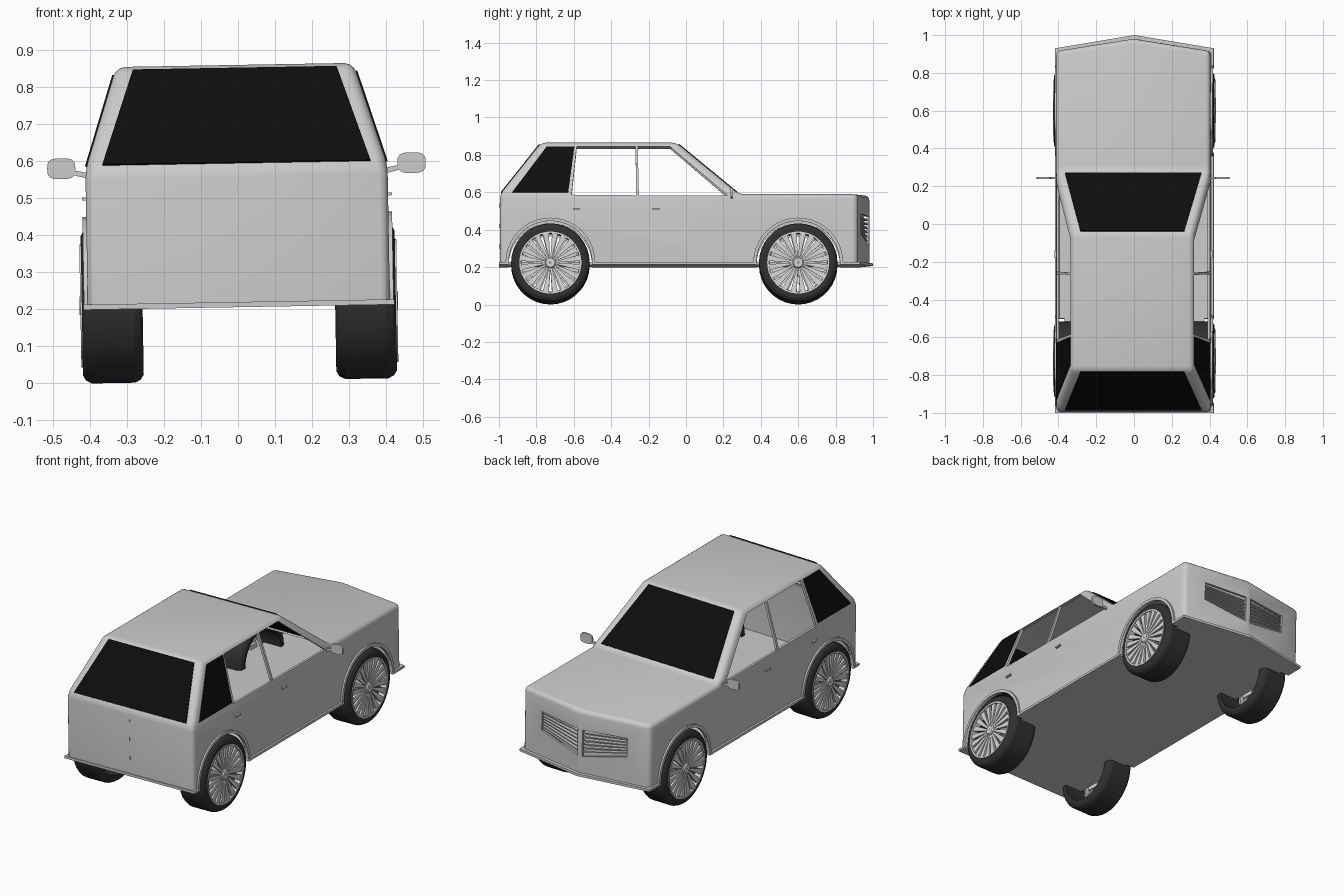
import bpy, bmesh, math
from mathutils import Matrix, Vector

if "Cube" in bpy.data.objects:
    bpy.data.objects.remove(bpy.data.objects["Cube"])


def material(name, rgb, rough=0.6):
    m = bpy.data.materials.new(name)
    m.use_nodes = True
    m.diffuse_color = (*rgb, 1)
    node = m.node_tree.nodes["Principled BSDF"]
    node.inputs["Base Color"].default_value = (*rgb, 1)
    node.inputs["Roughness"].default_value = rough
    return m


PAINT = material("light_grey_paint", (0.6, 0.6, 0.6))
RIM = material("rim_silver", (0.68, 0.68, 0.68))
GLASS = material("black_glass", (0.004, 0.004, 0.004))
RUBBER = material("dark_rubber", (0.03, 0.03, 0.03))
parts = []


def finish(name, bm, mat, smooth=None):
    bmesh.ops.recalc_face_normals(bm, faces=bm.faces)
    me = bpy.data.meshes.new(name)
    bm.to_mesh(me)
    bm.free()
    me.materials.append(mat)
    ob = bpy.data.objects.new(name, me)
    bpy.context.collection.objects.link(ob)
    parts.append(ob)
    if smooth:
        soften(me, smooth)
    return ob


def soften(me, degrees):
    me.polygons.foreach_set("use_smooth", [True] * len(me.polygons))
    me.set_sharp_from_angle(angle=math.radians(degrees))


def add_prism(bm, pts, vec):
    """Closed solid made by sweeping a polygon along a vector."""
    a = [bm.verts.new(p) for p in pts]
    b = [bm.verts.new(Vector(p) + Vector(vec)) for p in pts]
    bm.faces.new(a)
    bm.faces.new(b[::-1])
    for i in range(len(a)):
        j = (i + 1) % len(a)
        bm.faces.new((a[j], a[i], b[i], b[j]))


def prism(name, pts, vec, mat):
    bm = bmesh.new()
    add_prism(bm, pts, vec)
    return finish(name, bm, mat)


def box(name, centre, size, mat):
    x, y, z = centre
    w, d, h = (s / 2 for s in size)
    base = [(x - w, y - d, z - h), (x + w, y - d, z - h), (x + w, y + d, z - h), (x - w, y + d, z - h)]
    return prism(name, base, (0, 0, 2 * h), mat)


def slab(name, pts, thick, mat):
    """Flat panel centred on the plane of its corners."""
    p = [Vector(q) for q in pts]
    n = (p[1] - p[0]).cross(p[2] - p[0]).normalized() * thick
    return prism(name, [q - n / 2 for q in p], n, mat)


def carve(ob, cutters):
    for c in cutters:
        mod = ob.modifiers.new("cut", "BOOLEAN")
        mod.operation, mod.solver, mod.object = "DIFFERENCE", "EXACT", c
    bpy.context.view_layer.update()
    dg = bpy.context.evaluated_depsgraph_get()
    me = bpy.data.meshes.new_from_object(ob.evaluated_get(dg))
    ob.modifiers.clear()
    ob.data = me


# Main dimensions
W, REAR, SIDE_FRONT, NOSE = 0.408, -0.995, 0.915, 0.98
FLOOR, BELT, ROOF, ROOF_W = 0.21, 0.583, 0.86, 0.32
COWL, ROOF_FRONT, ROOF_REAR = 0.285, -0.05, -0.775
AXLES = {"front": 0.6, "rear": -0.725}
WHEEL_Z = 0.217


def front_y(x):
    return NOSE - (NOSE - SIDE_FRONT) * abs(x) / W


def cabin_x(z):
    return W - (z - BELT) * (W - ROOF_W) / (ROOF - BELT)


# Body shell: wedge-nosed lower box with a tapered cabin
bm = bmesh.new()
outline = [(-W, REAR), (W, REAR), (W, SIDE_FRONT), (0, NOSE), (-W, SIDE_FRONT)]
lo = [bm.verts.new((x, y, FLOOR)) for x, y in outline]
up = [bm.verts.new((x, y, BELT)) for x, y in outline]
cr, cl = [bm.verts.new((s * W, COWL, BELT)) for s in (1, -1)]
r0, r1, r2, r3 = [bm.verts.new((x, y, ROOF)) for x, y in (
    (-ROOF_W, ROOF_REAR), (ROOF_W, ROOF_REAR), (ROOF_W, ROOF_FRONT), (-ROOF_W, ROOF_FRONT))]
for f in (lo[::-1], (lo[0], lo[1], up[1], up[0]), (lo[1], lo[2], up[2], cr, up[1]),
          (lo[2], lo[3], up[3], up[2]), (lo[3], lo[4], up[4], up[3]),
          (lo[4], lo[0], up[0], cl, up[4]), (cr, up[2], up[3], up[4], cl),
          (up[0], up[1], r1, r0), (up[1], cr, r2, r1), (cr, cl, r3, r2),
          (cl, up[0], r0, r3), (r0, r1, r2, r3)):
    bm.faces.new(f)
bmesh.ops.recalc_face_normals(bm, faces=bm.faces)
edges = [e for e in bm.edges if min(v.co.z for v in e.verts) > FLOOR + 0.01
         or (abs(e.verts[0].co.z - e.verts[1].co.z) > 0.1 and abs(e.verts[0].co.x) > 0.1)]
bmesh.ops.bevel(bm, geom=edges, offset=0.024, segments=3, profile=0.5, affect="EDGES")
body = finish("body_shell", bm, PAINT)
wall = body.modifiers.new("wall", "SOLIDIFY")
wall.thickness, wall.offset = 0.014, -1

# Glass panes with matching openings
cutters = []


def pane(name, pts):
    slab(name, pts, 0.008, GLASS)
    cutters.append(slab(name + "_cutter", pts, 0.05, GLASS))


def slope(y0, y1, t):
    return y0 + (y1 - y0) * t, BELT + (ROOF - BELT) * t


def screen(name, y0, y1):
    (ya, za), (yb, zb) = slope(y0, y1, 0.045), slope(y0, y1, 0.965)
    pane(name, [(-0.362, ya, za), (0.362, ya, za), (0.275, yb, zb), (-0.275, yb, zb)])


screen("windscreen", COWL, ROOF_FRONT)
screen("rear_window", REAR, ROOF_REAR)
for side, s in (("left", 1), ("right", -1)):
    quarter = [(-0.93, 0.592), (-0.63, 0.592), (-0.597, 0.838), (-0.745, 0.838)]
    pane(side + "_quarter_window", [(s * cabin_x(z), y, z) for y, z in quarter])

# Open door windows, cut straight through both sides
for name, yz in (("rear_door_opening", [(-0.612, 0.58), (-0.266, 0.577), (-0.27, 0.838), (-0.584, 0.838)]),
                 ("front_door_opening", [(-0.252, 0.577), (0.225, 0.575), (-0.085, 0.838), (-0.258, 0.838)])):
    cutters.append(prism(name, [(-0.6, y, z) for y, z in yz], (1.2, 0, 0), PAINT))

# Wheel arch openings
arches = []
for s in (1, -1):
    for y in AXLES.values():
        ring = [(s * 0.37, y + 0.224 * math.cos(a), WHEEL_Z + 0.224 * math.sin(a))
                for a in (i * math.tau / 40 for i in range(40))]
        arches.append(prism("arch_cutter", ring, (s * 0.2, 0, 0), PAINT))

# Grille openings with a back panel and slats
for side, s in (("left", 1), ("right", -1)):
    xi, xo = s * 0.015, s * 0.275
    shape = [(xi, 0.315), (xo, 0.372), (xo, 0.48), (xi, 0.47)]
    cutters.append(prism("grille_cutter", [(x, 0.87, z) for x, z in shape], (0, 0.2, 0), PAINT))
    back = [(0, 0.3), (xo * 1.05, 0.36), (xo * 1.05, 0.495), (0, 0.485)]
    prism(side + "_grille_back", [(x, front_y(x) - 0.04, z) for x, z in back], (0, 0.008, 0), PAINT)
    bm = bmesh.new()
    for i in range(1, 7):
        t = i / 7
        zi, zo = 0.315 + 0.155 * t, 0.372 + 0.108 * t
        add_prism(bm, [(x, front_y(x) - d, z) for x, z, d in (
            (xi, zi, 0.035), (xo, zo, 0.035), (xo, zo, 0.008), (xi, zi, 0.008))], (0, 0, 0.006))
    finish(side + "_grille_slats", bm, PAINT)

carve(body, cutters + arches)
soften(body.data, 35)

# Lower skirt around the floor
skirt = prism("lower_skirt", [(-0.42, -1, 0.206), (0.42, -1, 0.206), (0.42, 0.93, 0.206),
                              (0, 1, 0.206), (-0.42, 0.93, 0.206)], (0, 0, 0.014), PAINT)
carve(skirt, arches)
for c in cutters + arches:
    parts.remove(c)
    bpy.data.objects.remove(c)


def lathe(name, profile, x, y, s, steps, mat, smooth=None):
    """Closed ring: a profile of (offset, radius) turned about the axle."""
    bm = bmesh.new()
    rings = []
    for i in range(steps):
        a = math.tau * i / steps
        rings.append([bm.verts.new((x + s * u, y + r * math.sin(a), WHEEL_Z - r * math.cos(a)))
                      for u, r in profile])
    n = len(profile)
    for i, ring in enumerate(rings):
        nxt = rings[(i + 1) % steps]
        for j in range(n):
            k = (j + 1) % n
            bm.faces.new((ring[j], ring[k], nxt[k], nxt[j]))
    return finish(name, bm, mat, smooth)


TYRE = [(-0.082, 0.165), (-0.082, 0.188), (-0.074, 0.202), (-0.058, 0.21),
        (0.058, 0.21), (0.074, 0.202), (0.082, 0.188), (0.082, 0.165)]
LIP = [(0.05, 0.155), (0.05, 0.166), (0.086, 0.166), (0.086, 0.157)]
HUB = [(0.045, 0.004), (0.045, 0.032), (0.082, 0.03), (0.088, 0.024), (0.088, 0.004)]

for side, s in (("left", 1), ("right", -1)):
    for end, y in AXLES.items():
        tag, x = f"{end}_{side}_", s * 0.342
        lathe(tag + "tyre", TYRE, x, y, s, 36, RUBBER, 25)
        lathe(tag + "rim", LIP, x, y, s, 40, RIM, 30)
        lathe(tag + "hub", HUB, x, y, s, 20, RIM, 30)
        # Radial spokes
        bm = bmesh.new()
        for i in range(20):
            turn = Matrix.Rotation(math.tau * (i + 0.5) / 20, 3, "X")
            pts = [Vector((x + s * u, w, r)) for u, w, r in (
                (0.066, -0.004, 0.026), (0.066, 0.004, 0.026), (0.07, 0.016, 0.16), (0.07, -0.016, 0.16))]
            add_prism(bm, [turn @ p + Vector((0, y, WHEEL_Z)) for p in pts], (s * 0.012, 0, 0))
        finish(tag + "spokes", bm, RIM)
        # Arch flare
        arc = [math.pi * i / 20 for i in range(21)]
        rim = [(0.24, a) for a in arc] + [(0.223, a) for a in reversed(arc)]
        prism(tag + "arch_flare", [(s * 0.398, y + r * math.cos(a), WHEEL_Z + r * math.sin(a))
                                   for r, a in rim], (s * 0.02, 0, 0), PAINT)

    # Door mirror on a short stalk
    oval = [math.tau * i / 24 for i in range(24)]

    def squash(v, size):
        return math.copysign(abs(v) ** 0.6, v) * size

    prism(side + "_mirror", [(s * 0.473 + squash(math.cos(a), 0.038), 0.238, 0.588 + squash(math.sin(a), 0.028))
                             for a in oval], (0, 0.012, 0), PAINT)
    slab(side + "_mirror_stalk", [(s * 0.4, 0.244, 0.56), (s * 0.4, 0.244, 0.575),
                                  (s * 0.45, 0.244, 0.585), (s * 0.45, 0.244, 0.572)], 0.01, PAINT)

    # Door handles
    for end, y in (("rear", -0.585), ("front", -0.16)):
        box(f"{end}_{side}_handle", (s * (W + 0.004), y, 0.505), (0.014, 0.038, 0.008), PAINT)

# Tailgate catches
for i, z in enumerate((0.31, 0.42, 0.53)):
    box(f"tailgate_catch_{i + 1}", (0, REAR, z), (0.005, 0.008, 0.02), PAINT)

# The whole vehicle leans slightly to one side
lean = Matrix.Translation((0.006, 0, 0)) @ Matrix.Rotation(math.radians(-1), 4, "Y")
for ob in parts:
    ob.data.transform(lean)
